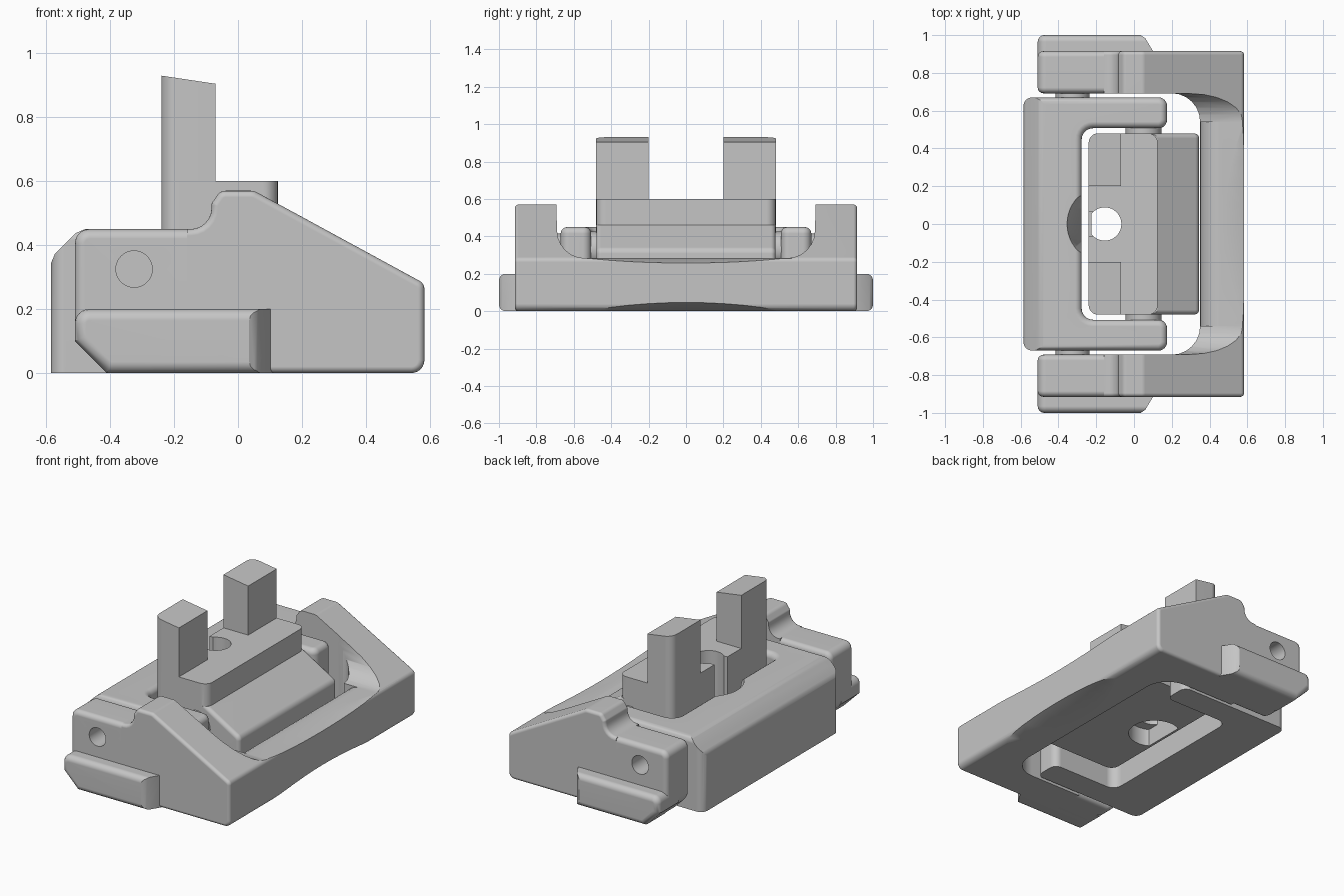
import bpy, bmesh, math
from mathutils import Vector, Matrix

cube = bpy.data.objects.get("Cube")
if cube:
    bpy.data.objects.remove(cube)

grey = bpy.data.materials.new("plain_grey")
grey.use_nodes = True
COLOUR = (0.56, 0.56, 0.56, 1)
grey.diffuse_color = COLOUR
for node in grey.node_tree.nodes:
    if node.type == 'BSDF_PRINCIPLED':
        node.inputs["Base Color"].default_value = COLOUR


def rounded(points, steps=6):
    """Outline from (u, v[, radius]) corners, with arcs at the rounded ones."""
    out = []
    for i, p in enumerate(points):
        here = Vector(p[:2])
        if len(p) < 3:
            out.append(here)
            continue
        d1 = (here - Vector(points[i - 1][:2])).normalized()
        d2 = (Vector(points[(i + 1) % len(points)][:2]) - here).normalized()
        turn = math.atan2(d1.x * d2.y - d1.y * d2.x, d1.dot(d2))
        start = here - d1 * p[2] * math.tan(abs(turn) / 2)
        centre = start + Vector((-d1.y, d1.x)) * math.copysign(p[2], turn)
        for k in range(steps + 1):
            out.append(centre + Matrix.Rotation(turn * k / steps, 2) @ (start - centre))
    return out


def circle(u, v, r, n=40):
    return [(u + r * math.cos(math.tau * k / n), v + r * math.sin(math.tau * k / n))
            for k in range(n)]


def prism(name, points, axis, low, high, bevel=0, where=None, planes=()):
    """Extrude an outline along an axis, round chosen edges, slice by planes."""
    place = {'x': lambda u, v, w: (w, u, v),
             'y': lambda u, v, w: (u, w, v),
             'z': lambda u, v, w: (u, v, w)}[axis]
    bm = bmesh.new()
    base = bm.faces.new([bm.verts.new(place(p[0], p[1], low)) for p in rounded(points)])
    ext = bmesh.ops.extrude_face_region(bm, geom=[base])
    bmesh.ops.translate(bm, vec=place(0, 0, high - low),
                        verts=[g for g in ext["geom"] if isinstance(g, bmesh.types.BMVert)])
    bmesh.ops.recalc_face_normals(bm, faces=bm.faces)
    if bevel:
        edges = [e for e in bm.edges if e.calc_face_angle(0) > 0.55
                 and where((e.verts[0].co + e.verts[1].co) / 2)]
        bmesh.ops.bevel(bm, geom=edges, offset=bevel, segments=4, profile=0.5,
                        affect='EDGES', clamp_overlap=True)
    for co, no in planes:
        cut = bmesh.ops.bisect_plane(bm, geom=bm.verts[:] + bm.edges[:] + bm.faces[:],
                                     plane_co=co, plane_no=no, clear_outer=True)
        rim = [g for g in cut["geom_cut"] if isinstance(g, bmesh.types.BMEdge)]
        bmesh.ops.edgeloop_fill(bm, edges=rim)
    bmesh.ops.recalc_face_normals(bm, faces=bm.faces)
    mesh = bpy.data.meshes.new(name)
    bm.to_mesh(mesh)
    bm.free()
    mesh.materials.append(grey)
    obj = bpy.data.objects.new(name, mesh)
    bpy.context.collection.objects.link(obj)
    return obj


def select(obj):
    bpy.ops.object.select_all(action='DESELECT')
    obj.select_set(True)
    bpy.context.view_layer.objects.active = obj


def combine(obj, others, operation):
    """Boolean the others into obj and remove them."""
    for other in others:
        other.hide_render = True
        mod = obj.modifiers.new("combine", 'BOOLEAN')
        mod.operation, mod.object, mod.solver = operation, other, 'EXACT'
        select(obj)
        bpy.ops.object.modifier_apply(modifier=mod.name)
        bpy.data.objects.remove(other)


def arch_cutter(height, z, s):
    """Tilted arch that thins the bar's outer edge, from below (s=1) or above (s=-1)."""
    arch = [(y / 10, s * height * (1 - (y / 5.5) ** 2)) for y in range(5, -6, -1)]
    cutter = prism("arch_cutter", [(-0.55, 0), (-0.55, -0.2 * s), (0.55, -0.2 * s),
                                   (0.55, 0)] + arch, 'x', -0.2, 0.2)
    cutter.location = (0.583, 0, z)
    cutter.rotation_euler.y = -0.25 * s
    return cutter


# Outer frame: side profile across the width, hollowed to leave arms and a bar
frame = prism("outer_frame", [
    (-0.16, 0), (0.583, 0, 0.04), (0.583, 0.28, 0.03), (0.05, 0.57, 0.04),
    (-0.055, 0.57, 0.03), (-0.083, 0.53, 0.02), (-0.083, 0.45, 0.065),
    (-0.16, 0.45)], 'y', -0.915, 0.915, 0.02, lambda co: co.x > -0.155)
round_over = [(0.46 - 0.109 * math.cos(a * math.pi / 16),
               0.175 + 0.109 * math.sin(a * math.pi / 16)) for a in range(9)]
combine(frame, [
    prism("saddle_cutter", [(-0.69, 0.8), (-0.69, 0.283, 0.15),
                            (0.69, 0.283, 0.15), (0.69, 0.8)], 'x', -1, 1),
    prism("opening_cutter", [(-0.8, -0.692), (0.35, -0.692, 0.15),
                             (0.35, 0.692, 0.15), (-0.8, 0.692)], 'z', -1, 1),
    prism("inner_edge_cutter", [(0.3, 0.175)] + round_over + [(0.3, 0.284)],
          'y', -0.54, 0.54),
    arch_cutter(0.045, 0, 1), arch_cutter(0.025, 0.283, -1)], 'DIFFERENCE')

# Yoke: U shape in plan with a softened, chamfered top
yoke = prism("yoke", [
    (-0.585, -0.67, 0.045), (0.175, -0.67, 0.045), (0.175, -0.507, 0.045),
    (-0.277, -0.507, 0.06), (-0.277, 0.507, 0.06), (0.175, 0.507, 0.045),
    (0.175, 0.67, 0.045), (-0.585, 0.67, 0.045)], 'z', 0, 0.45, 0.035,
    lambda co: co.z > 0.44, [((-0.585, 0, 0.36), (-1, 0, 1)),
                             ((-0.578, 0, 0.36), (-1, 0, 0.41)),
                             ((-0.495, 0, 0.443), (-0.41, 0, 1))])
bpy.ops.mesh.primitive_cone_add(vertices=48, radius1=0.1, radius2=0.21, depth=0.4,
                                location=(-0.15, 0, 0.27))
combine(yoke, [bpy.context.object], 'DIFFERENCE')

# Cradle block: rounded deck with a sloping shoulder, a stepped bore and a slot
block = prism("cradle_block", [
    (-0.24, -0.48, 0.05), (0.125, -0.48, 0.05), (0.125, 0.48, 0.05),
    (-0.24, 0.48, 0.05)], 'z', 0.11, 0.6)
shoulder = prism("shoulder", [
    (-0.02, 0.11), (0.345, 0.11), (0.345, 0.33, 0.04), (0.125, 0.46), (-0.02, 0.46)],
    'y', -0.479, 0.479, 0.025, lambda co: co.x > 0.1 and co.z > 0.15)
combine(block, [shoulder], 'UNION')


def bore(name, radius, low, high):
    return prism(name, [(max(u, -0.225), v) for u, v in circle(-0.155, 0, radius, 48)],
                 'z', low, high)


combine(block, [
    bore("bore_cutter", 0.088, -0.1, 0.8),
    bore("counterbore_cutter", 0.15, -0.1, 0.22),
    prism("slot_cutter", [(-0.3, -0.063), (-0.19, -0.063), (-0.19, 0.063),
                          (-0.3, 0.063)], 'z', 0.3, 0.8)], 'DIFFERENCE')

parts = [frame, yoke, block]
for side, s in (("left", 1), ("right", -1)):
    # Low end of the frame arm, softly rounded, with a blind pin hole
    arm = prism(side + "_arm_end", [
        (-0.41, 0), (-0.09, 0), (-0.09, 0.45), (-0.51, 0.45, 0.045), (-0.51, 0.1)],
        'y', s * 0.692, s * 0.915, 0.03, lambda co: co.x < -0.1)
    combine(arm, [prism("pin_hole_cutter", circle(-0.325, 0.325, 0.057),
                        'y', s * 0.78, s * 1.1)], 'DIFFERENCE')
    parts.append(arm)
    # Upright post with a slanted top
    parts.append(prism(side + "_post", [
        (-0.24, s * 0.2), (-0.07, s * 0.2), (-0.07, s * 0.48), (-0.24, s * 0.48, 0.05)],
        'z', 0.6, 1, planes=[((-0.24, 0, 0.93), (0.15, 0, 1))]))
    # Side rail, blended off at its end
    parts.append(prism(side + "_rail", [
        (-0.41, 0), (0.115, 0), (0.115, 0.2), (-0.51, 0.2, 0.045), (-0.51, 0.1)],
        'y', s * 0.8, s * 1.0, 0.035,
        lambda co: co.x < 0.1 and abs(co.y) > 0.9,
        [((0.08, s * 0.95, 0), (1, s * 0.6, 0)),
         ((0.05, s * 0.99, 0), (1, s * 1.5, 0))]))
    # Pivot bosses filling the gaps
    parts.append(prism(side + "_outer_boss", circle(-0.325, 0.325, 0.09),
                       'y', s * 0.65, s * 0.7))
    parts.append(prism(side + "_inner_boss", circle(0.05, 0.33, 0.095),
                       'y', s * 0.47, s * 0.52))

for part in parts:
    select(part)
    bpy.ops.object.shade_smooth_by_angle(angle=math.radians(32))
    part.modifiers.new("even_shading", 'WEIGHTED_NORMAL').keep_sharp = True
